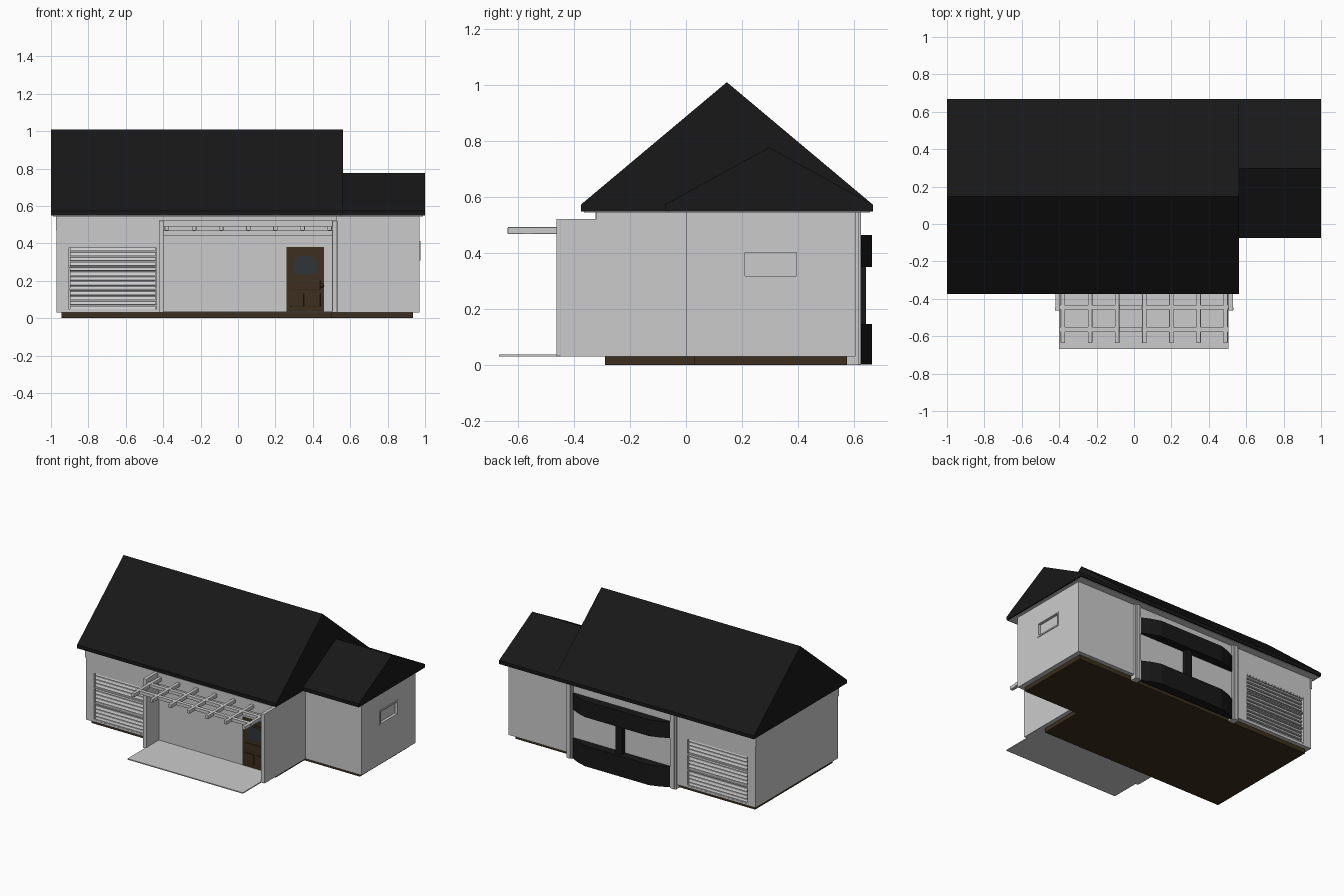
import bpy, math

if "Cube" in bpy.data.objects:
    bpy.data.objects.remove(bpy.data.objects["Cube"])


def material(name, rgb):
    m = bpy.data.materials.new(name)
    m.diffuse_color = (*rgb, 1)
    m.use_nodes = True
    m.node_tree.nodes["Principled BSDF"].inputs["Base Color"].default_value = m.diffuse_color
    return m


BLACK = material("roof_black", (0.009, 0.009, 0.009))
BROWN = material("dark_wood", (0.045, 0.028, 0.013))
GLASS = material("door_glass", (0.03, 0.035, 0.04))


def make(name, verts, faces, mat=None):
    me = bpy.data.meshes.new(name)
    me.from_pydata(verts, [], faces)
    ob = bpy.data.objects.new(name, me)
    bpy.context.collection.objects.link(ob)
    if mat:
        me.materials.append(mat)
    return ob


def prism(name, profile, a, b, axis="x", mat=None):
    """Extrude a 2D profile: (y, z) along x, (x, z) along y, (x, y) along z."""
    place = {"x": lambda p, t: (t, p[0], p[1]),
             "y": lambda p, t: (p[0], t, p[1]),
             "z": lambda p, t: (p[0], p[1], t)}[axis]
    n = len(profile)
    verts = [place(p, t) for t in (a, b) for p in profile]
    faces = [tuple(reversed(range(n))), tuple(range(n, 2 * n))]
    faces += [(i, (i + 1) % n, n + (i + 1) % n, n + i) for i in range(n)]
    ob = make(name, verts, faces, mat)
    import bmesh
    bm = bmesh.new()
    bm.from_mesh(ob.data)
    bmesh.ops.recalc_face_normals(bm, faces=bm.faces)
    bm.to_mesh(ob.data)
    bm.free()
    return ob


def box(name, x0, x1, y0, y1, z0, z1, mat=None, bevel=0):
    ob = prism(name, [(x0, y0), (x1, y0), (x1, y1), (x0, y1)], z0, z1, "z", mat)
    if bevel:
        mod = ob.modifiers.new("bevel", "BEVEL")
        mod.width, mod.segments = bevel, 2
    return ob


def cut(target, *bounds):
    """Cut a box-shaped recess into the target."""
    cutter = box("cutter", *bounds)
    cutter.hide_render = True
    mod = target.modifiers.new("recess", "BOOLEAN")
    mod.object, mod.operation, mod.solver = cutter, "DIFFERENCE", "EXACT"
    bpy.context.view_layer.objects.active = target
    bpy.ops.object.modifier_apply(modifier=mod.name)
    bpy.data.objects.remove(cutter)


# Foundation and L-shaped wall block
foundation = [(-0.945, -0.29), (0.50, -0.29), (0.50, 0.03),
              (0.935, 0.03), (0.935, 0.575), (-0.945, 0.575)]
prism("foundation", foundation, 0, 0.032, "z", BROWN)
plan = [(-0.97, -0.32), (0.53, -0.32), (0.53, 0.0),
        (0.97, 0.0), (0.97, 0.605), (-0.97, 0.605)]
walls = prism("walls", plan, 0.03, 0.55, "z")
GX0, GX1, GZ0, GZ1 = -0.905, -0.435, 0.042, 0.382
cut(walls, GX0, GX1, -0.4, -0.295, GZ0, GZ1)
cut(walls, GX0, GX1, 0.58, 0.7, GZ0, GZ1)
cut(walls, 0.26, 0.46, -0.4, -0.31, 0.036, 0.38)
cut(walls, 0.955, 1.1, 0.21, 0.395, 0.318, 0.402)


# Gable roofs with a short vertical eave edge
def roof(name, x0, x1, y0, y1, ridge):
    ym = (y0 + y1) / 2
    prism(name, [(y0, 0.548), (y1, 0.548), (y1, 0.573), (ym, ridge), (y0, 0.573)],
          x0, x1, "x", BLACK)


roof("main_roof", -1.0, 0.562, -0.375, 0.667, 1.01)
roof("wing_roof", 0.55, 1.0, -0.075, 0.667, 0.777)
box("main_soffit", -0.99, 0.55, -0.365, 0.657, 0.544, 0.549)
box("wing_soffit", 0.54, 0.99, -0.065, 0.657, 0.544, 0.549)

# Thin side trim under the gable on the plain end
box("gable_trim", -0.974, -0.96, -0.324, 0.609, 0.47, 0.546)

# Slatted shutters, front and back
for side, y, out in (("front", -0.303, -1), ("back", 0.588, 1)):
    n = 13
    step = (GZ1 - GZ0) / n
    for i in range(n):
        z = GZ0 + i * step
        prof = [(y, z + 0.002), (y + out * 0.013, z + 0.004),
                (y + out * 0.006, z + step - 0.004), (y, z + step - 0.002)]
        prism(f"{side}_shutter_slat_{i}", prof, GX0 + 0.006, GX1 - 0.006)
    for i in range(4):
        z = GZ0 + i * (GZ1 - GZ0 - 0.008) / 3
        ys = sorted((y - out * 0.005, y + out * 0.016))
        box(f"{side}_shutter_rail_{i}", GX0, GX1, *ys, z, z + 0.008)

# Entrance door: leaf, raised panels, arched trim, window and knob
box("door_leaf", 0.26, 0.46, -0.322, -0.309, 0.036, 0.38, BROWN)
for x0, x1, z0, z1 in ((0.28, 0.352, 0.06, 0.135), (0.368, 0.44, 0.06, 0.135),
                       (0.28, 0.44, 0.152, 0.205)):
    box("door_panel", x0, x1, -0.328, -0.32, z0, z1, BROWN, 0.003)
pts = [(0.30, 0.235), (0.42, 0.235)]
pts += [(0.36 + 0.06 * math.cos(a), 0.305 + 0.028 * math.sin(a))
        for a in [math.pi * k / 8 for k in range(9)]]
prism("door_window_trim", [(0.36 + (x - 0.36) * 1.25, 0.275 + (z - 0.275) * 1.25)
                           for x, z in pts], -0.327, -0.32, "y", BROWN)
prism("door_window", pts, -0.329, -0.325, "y", GLASS)
bpy.ops.mesh.primitive_uv_sphere_add(segments=12, ring_count=8, radius=0.011,
                                     location=(0.448, -0.333, 0.175))
knob = bpy.context.object
knob.name = "door_knob"
knob.data.materials.append(BROWN)
bpy.ops.object.shade_smooth_by_angle()

# Porch: slab, fin walls with rounded end posts
box("porch_slab", -0.40, 0.505, -0.667, -0.315, 0.03, 0.037)
for name, x0, x1 in (("left", -0.42, -0.397), ("right", 0.505, 0.53)):
    box(f"{name}_fin_wall", x0, x1, -0.455, -0.31, 0.03, 0.522)
    xm = (x0 + x1) / 2
    box(f"{name}_fin_post", xm - 0.014, xm + 0.014, -0.463, -0.445,
        0.03, 0.522, None, 0.004)

# Pergola: ledger, rafters and cross beams
box("pergola_ledger", -0.40, 0.505, -0.332, -0.315, 0.44, 0.522)
for i in range(7):
    x = -0.38 + i * 0.145
    box(f"pergola_rafter_{i}", x - 0.012, x + 0.012, -0.637, -0.32,
        0.467, 0.493, None, 0.004)
for i, y in enumerate((-0.445, -0.565)):
    box(f"pergola_beam_{i}", -0.40, 0.505, y - 0.013, y + 0.013, 0.469, 0.491)

# Side window frame and pane on the wing
for n, b in (("bottom", (0.20, 0.405, 0.308, 0.318)), ("top", (0.20, 0.405, 0.402, 0.412)),
             ("left", (0.20, 0.21, 0.308, 0.412)), ("right", (0.395, 0.405, 0.308, 0.412))):
    box(f"side_window_{n}", 0.96, 0.975, *b)

# Rear bay: faceted dark bands, mullion and flanking pilasters
BX0, BX1 = -0.305, 0.46
bay = [(BX0, 0.60), (BX0, 0.612), (BX0 + 0.06, 0.642), (BX0 + 0.13, 0.665),
       (BX1 - 0.13, 0.665), (BX1 - 0.06, 0.642), (BX1, 0.612), (BX1, 0.60)]
prism("bay_lower_band", bay, 0.002, 0.147, "z", BLACK)
prism("bay_upper_band", bay, 0.35, 0.465, "z", BLACK)
box("bay_mullion", 0.053, 0.103, 0.61, 0.642, 0.14, 0.36, BLACK)
for name, x in (("left", 0.483), ("right", -0.33)):
    box(f"{name}_bay_pilaster", x - 0.023, x + 0.023, 0.575, 0.618, 0, 0.548)
    box(f"{name}_bay_pilaster_face", x - 0.012, x + 0.012, 0.61, 0.625,
        0, 0.548, None, 0.003)
